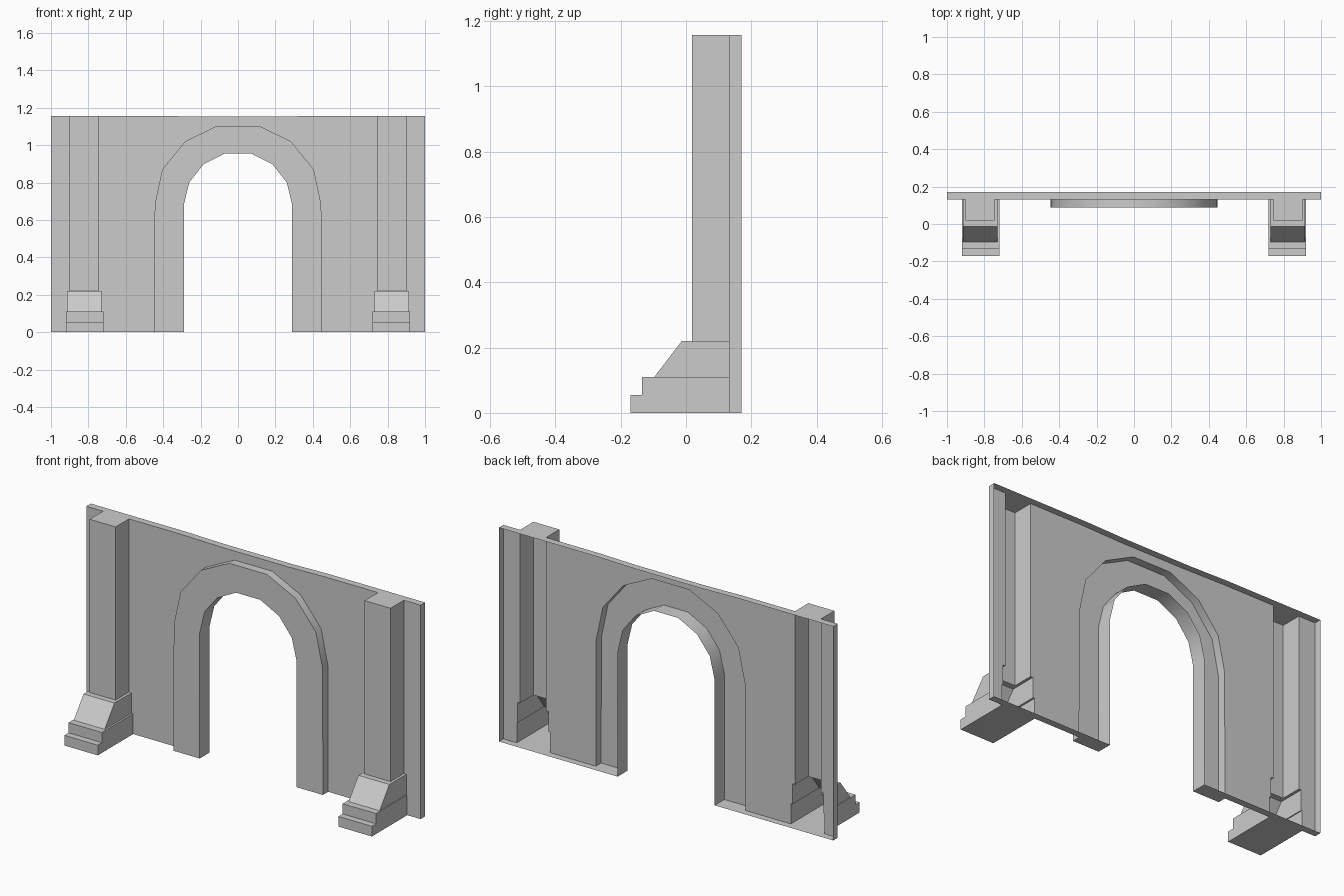
import bpy, bmesh, math

if "Cube" in bpy.data.objects:
    bpy.data.objects.remove(bpy.data.objects["Cube"])

FRONT, WALL, BACK = 0.087, 0.132, 0.17   # depth planes: arch face, wall face, rear rim
TOP = 1.157

# half profiles in x, z
OUTER = [(.447, 0), (.445, .683), (.405, .87), (.283, 1.02), (.113, 1.103), (0, 1.103)]
INNER = [(.29, 0), (.29, .68), (.261, .80), (.185, .897), (.072, .955), (0, .955)]
CREST = [(1, TOP), (.43, TOP), (.2, 1.152), (0, 1.152)]


def at(profile, y):
    return [(x, y, z) for x, z in profile]


def strip(a, b):
    """Quads between two matching paths."""
    return [(a[i], a[i + 1], b[i + 1], b[i]) for i in range(len(a) - 1)]


def build(name, faces, smooth=False):
    """One half as an open shell, mirrored across x."""
    bm = bmesh.new()
    for f in faces:
        bm.faces.new([bm.verts.new(p) for p in f])
    bmesh.ops.remove_doubles(bm, verts=bm.verts, dist=1e-5)
    me = bpy.data.meshes.new(name)
    bm.to_mesh(me)
    bm.free()
    ob = bpy.data.objects.new(name, me)
    bpy.context.collection.objects.link(ob)
    if smooth:
        bpy.ops.object.select_all(action='DESELECT')
        ob.select_set(True)
        bpy.context.view_layer.objects.active = ob
        bpy.ops.object.shade_smooth_by_angle(angle=math.radians(30))
    mirror = ob.modifiers.new("Mirror", 'MIRROR')
    mirror.use_clip = True
    return ob


# wall sheet, cut out around the arch and the hollow pier
inner_panel = OUTER + CREST[:0:-1] + [(.745, TOP), (.745, .22), (.73, .22),
                                      (.73, .11), (.72, .11), (.72, 0)]
outer_panel = [(.92, 0), (1, 0), (1, TOP), (.9, TOP), (.9, .22),
               (.915, .22), (.915, .11), (.92, .11)]
build("wall_panel", [at(inner_panel[::-1], WALL), at(outer_panel, WALL)])

# rim around the wall, running back from the sheet
rim = [(.29, 0), (1, 0)] + CREST
build("wall_rim", strip(at(rim, BACK), at(rim, WALL)))

# raised arch surround: outer step, face, opening and foot
arch = strip(at(OUTER, WALL), at(OUTER, FRONT))
arch += strip(at(OUTER, FRONT), at(INNER, FRONT))
arch += strip(at(INNER, FRONT), at(INNER, BACK))
foot = [INNER[0], OUTER[0]]
arch += strip(at(foot, WALL), at(foot, FRONT))
build("arch_surround", arch, smooth=True)

# pier with stepped plinth: U-shaped sections (x0, x1, front y, z), open at the back
sections = [(.72, .92, -.17, 0), (.72, .92, -.17, .055),
            (.72, .92, -.134, .055), (.72, .92, -.134, .11),
            (.73, .915, -.097, .11), (.73, .915, -.013, .22),
            (.745, .9, .018, .22), (.745, .9, .018, TOP)]
rings = [[(x0, WALL, z), (x0, y, z), (x1, y, z), (x1, WALL, z)]
         for x0, x1, y, z in sections]
pier = [rings[0][::-1], rings[-1]]
for lower, upper in zip(rings, rings[1:]):
    pier += strip(lower, upper)
# drop the zero-area side quads on the flat step
pier = [f for f in pier if not (len({p[0] for p in f}) == 1 and len({p[2] for p in f}) == 1)]
build("pier_and_plinth", pier)
